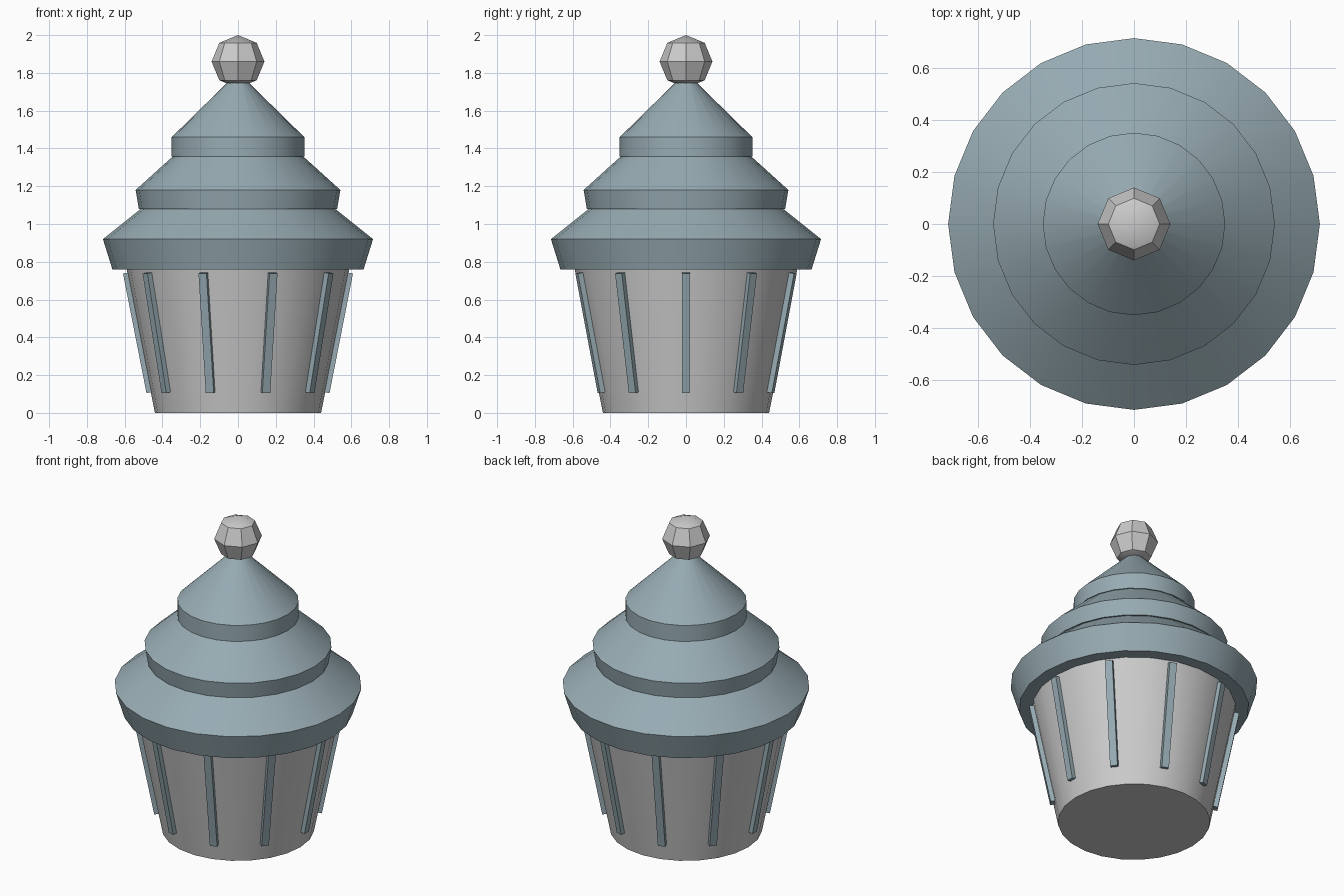
import bpy
import math

if "Cube" in bpy.data.objects:
    bpy.data.objects.remove(bpy.data.objects["Cube"])

blue = bpy.data.materials.new("slate_blue")
blue.diffuse_color = (0.31, 0.41, 0.45, 1)
blue.use_nodes = True
blue.node_tree.nodes["Principled BSDF"].inputs["Base Color"].default_value = blue.diffuse_color


def lathe(name, profile, sides=24, mat=None):
    """Closed turned solid from (radius, z) points, bottom to top."""
    verts = [(r * math.cos(2 * math.pi * i / sides), r * math.sin(2 * math.pi * i / sides), z)
             for r, z in profile for i in range(sides)]
    faces = [list(range(sides))[::-1]]
    for k in range(len(profile) - 1):
        for i in range(sides):
            j = (i + 1) % sides
            a, b = k * sides, (k + 1) * sides
            faces.append([a + i, a + j, b + j, b + i])
    top = (len(profile) - 1) * sides
    faces.append([top + i for i in range(sides)])
    me = bpy.data.meshes.new(name)
    me.from_pydata(verts, [], faces)
    ob = bpy.data.objects.new(name, me)
    bpy.context.collection.objects.link(ob)
    finish(ob, mat)
    return ob


def finish(ob, mat=None):
    if mat:
        ob.data.materials.append(mat)
    bpy.ops.object.select_all(action='DESELECT')
    ob.select_set(True)
    bpy.context.view_layer.objects.active = ob
    bpy.ops.object.shade_smooth_by_angle(angle=math.radians(30))


# tapered cup
lathe("cup", [(0.44, 0), (0.59, 0.765)])

# stacked frosting tiers, as one turned body
lathe("frosting", [(0.665, 0.76), (0.715, 0.92), (0.515, 1.08), (0.525, 1.08),
                   (0.542, 1.18), (0.345, 1.358), (0.351, 1.358),
                   (0.351, 1.46), (0.055, 1.75)], mat=blue)

# ten ribs leaning with the cup wall
tilt = math.atan(0.15 / 0.765)
for i in range(10):
    a = 2 * math.pi * i / 10
    bpy.ops.mesh.primitive_cube_add(size=1)
    rib = bpy.context.object
    rib.name = f"cup_rib_{i + 1}"
    rib.scale = (0.04, 0.044, 0.645)
    rib.rotation_euler = (0, tilt, a)
    rib.location = (0.527 * math.cos(a), 0.527 * math.sin(a), 0.425)
    rib.data.materials.append(blue)

# ball on top
bpy.ops.mesh.primitive_uv_sphere_add(segments=8, ring_count=4, radius=0.14, location=(0, 0, 1.86))
ball = bpy.context.object
ball.name = "top_ball"
finish(ball)
